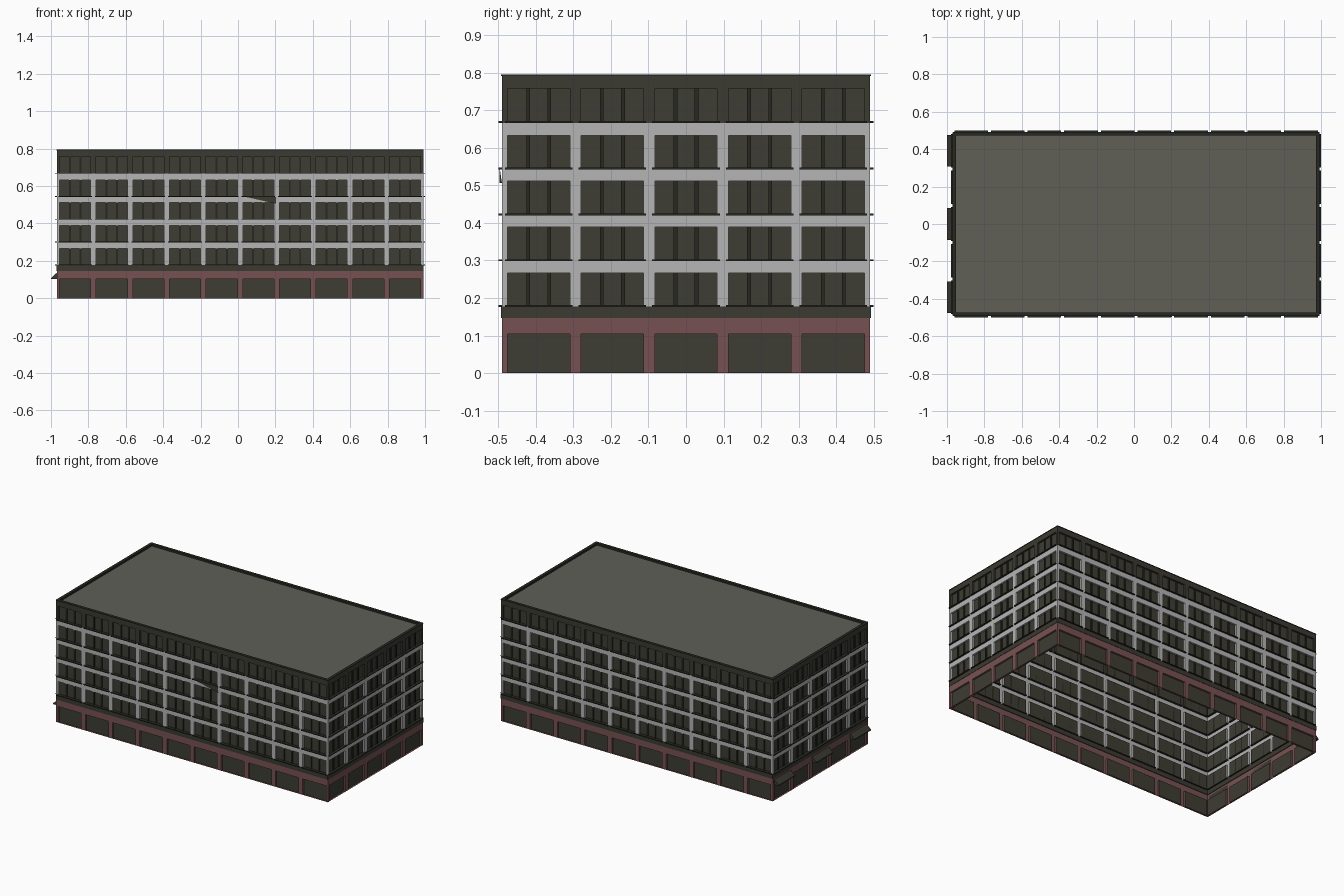
import bpy
from mathutils import Vector

if "Cube" in bpy.data.objects:
    bpy.data.objects.remove(bpy.data.objects["Cube"])

CX, HX, HY = 0.011, 0.98, 0.49      # body centre and half sizes
BAY, HALF = 0.196, 0.083            # bay pitch, half opening width
DEEP = 0.012                        # window recess
STOREY = 0.122
TOP = 0.795


def material(name, rgb):
    m = bpy.data.materials.new(name)
    m.diffuse_color = (*rgb, 1)
    m.use_nodes = True
    m.node_tree.nodes["Principled BSDF"].inputs["Base Color"].default_value = m.diffuse_color
    return m


RED = material("red_brick", (0.185, 0.083, 0.083))
GREY = material("pale_concrete", (0.46, 0.46, 0.46))
DARK = material("dark_cladding", (0.043, 0.042, 0.031))
GLASS = material("dark_glass", (0.047, 0.047, 0.034))
BLACK = material("black_trim", (0.021, 0.021, 0.016))
ROOF = material("roof_grey", (0.115, 0.115, 0.096))

# Each side: origin at the wall centre, direction along, direction out, bay count
SIDES = [
    (Vector((CX, -HY, 0)), Vector((1, 0, 0)), Vector((0, -1, 0)), 10),
    (Vector((CX + HX, 0, 0)), Vector((0, 1, 0)), Vector((1, 0, 0)), 5),
    (Vector((CX, HY, 0)), Vector((-1, 0, 0)), Vector((0, 1, 0)), 10),
    (Vector((CX - HX, 0, 0)), Vector((0, -1, 0)), Vector((-1, 0, 0)), 5),
]


class Part:
    """Collects polygons and turns them into one object."""
    def __init__(self, name, mat):
        self.name, self.mat, self.v, self.f = name, mat, [], []

    def face(self, pts):
        n = len(self.v)
        self.v += [tuple(p) for p in pts]
        self.f.append(tuple(range(n, n + len(pts))))

    def prism(self, side, u0, u1, profile):
        """Extrude an (out, z) profile along a wall; profile runs outward then up."""
        a = [at(side, u0, d, z) for d, z in profile]
        b = [at(side, u1, d, z) for d, z in profile]
        self.face(a[::-1])
        self.face(b)
        for i in range(len(a)):
            j = (i + 1) % len(a)
            self.face([a[i], a[j], b[j], b[i]])

    def box(self, side, u0, u1, d0, d1, z0, z1):
        self.prism(side, u0, u1, [(d0, z0), (d1, z0), (d1, z1), (d0, z1)])

    def build(self):
        me = bpy.data.meshes.new(self.name)
        me.from_pydata(self.v, [], self.f)
        me.materials.append(self.mat)
        ob = bpy.data.objects.new(self.name, me)
        bpy.context.collection.objects.link(ob)


def at(side, u, d, z):
    o, along, out, _ = side
    return o + along * u + out * d + Vector((0, 0, z))


def panel(part, side, u0, u1, z0, z1, d=0.0):
    if u1 - u0 > 1e-5 and z1 - z0 > 1e-5:
        part.face([at(side, u0, d, z0), at(side, u1, d, z0),
                   at(side, u1, d, z1), at(side, u0, d, z1)])


def bays(side):
    n = side[3]
    return [(i - (n - 1) / 2) * BAY for i in range(n)]


ground, upper, attic = Part("ground_wall", RED), Part("upper_wall", GREY), Part("attic_wall", DARK)
panes, bars = Part("window_panes", GLASS), Part("window_mullions", BLACK)
sills, band = Part("window_sills", BLACK), Part("shopfront_band", DARK)
awnings, cap = Part("awnings", DARK), Part("parapet_cap", BLACK)
parapet, roof = Part("parapet_inside", BLACK), Part("roof_deck", ROOF)

# Storeys: wall part, bottom, top, window bottom, window top
levels = [(ground, 0, 0.148, 0, 0.104)]
for k in range(4):
    b = 0.18 + k * STOREY
    levels.append((upper, b - 0.002, b + STOREY - 0.002, b, b + 0.087))
levels.append((attic, 0.666, TOP, 0.67, 0.758))

for side in SIDES:
    length = side[3] * BAY / 2
    for wall, z0, z1, w0, w1 in levels:
        for c in bays(side):
            l, r = c - HALF, c + HALF
            # wall around the opening
            panel(wall, side, c - BAY / 2, l, z0, z1)
            panel(wall, side, r, c + BAY / 2, z0, z1)
            panel(wall, side, l, r, w1, z1)
            panel(wall, side, l, r, z0, w0)
            # reveals
            ring = [(l, w0), (r, w0), (r, w1), (l, w1)]
            for i in range(4):
                (ua, za), (ub, zb) = ring[i], ring[(i + 1) % 4]
                wall.face([at(side, ua, 0, za), at(side, ub, 0, zb),
                           at(side, ub, -DEEP, zb), at(side, ua, -DEEP, za)][::-1])
            panel(panes, side, l, r, w0, w1, -DEEP)
            if wall is not ground:
                for m in (-0.028, 0.028):
                    bars.box(side, c + m - 0.005, c + m + 0.005, -DEEP, -0.006, w0, w1)
                sills.box(side, c - 0.09, c + 0.09, -DEEP, 0.009, w0 - 0.004, w0 + 0.001)
    # dark band over the shopfronts and top edging
    band.box(side, -length, length, -0.004, 0.002, 0.147, 0.178)
    cap.box(side, -length, length, -0.017, 0.002, TOP - 0.004, TOP)
    panel(parapet, side, -length + 0.017, length - 0.017, 0.78, TOP, -0.017)

# Awnings over every other bay on the left side
for c in bays(SIDES[3])[::2]:
    awnings.prism(SIDES[3], c - 0.085, c + 0.085,
                  [(0, 0.104), (0.031, 0.102), (0.031, 0.108), (0, 0.136)])

# Slipped ledge hanging from one front window
slip = Part("slipped_ledge", DARK)
f = SIDES[0]
s0, s1 = 0.098 - 0.088, 0.098 + 0.094
slip.face([at(f, s0, 0.006, 0.546), at(f, s1, 0.006, 0.506), at(f, s1, 0.006, 0.542)])
slip.face([at(f, s0, 0.006, 0.546), at(f, s1, 0.0, 0.506), at(f, s1, 0.006, 0.506)])

# Flat roof sunk behind the parapet
roof.face([(CX + sx * (HX - 0.017), sy * (HY - 0.017), 0.782)
           for sx, sy in ((-1, -1), (1, -1), (1, 1), (-1, 1))])

for p in (ground, upper, attic, panes, bars, sills, band, awnings, cap, parapet, roof, slip):
    p.build()
